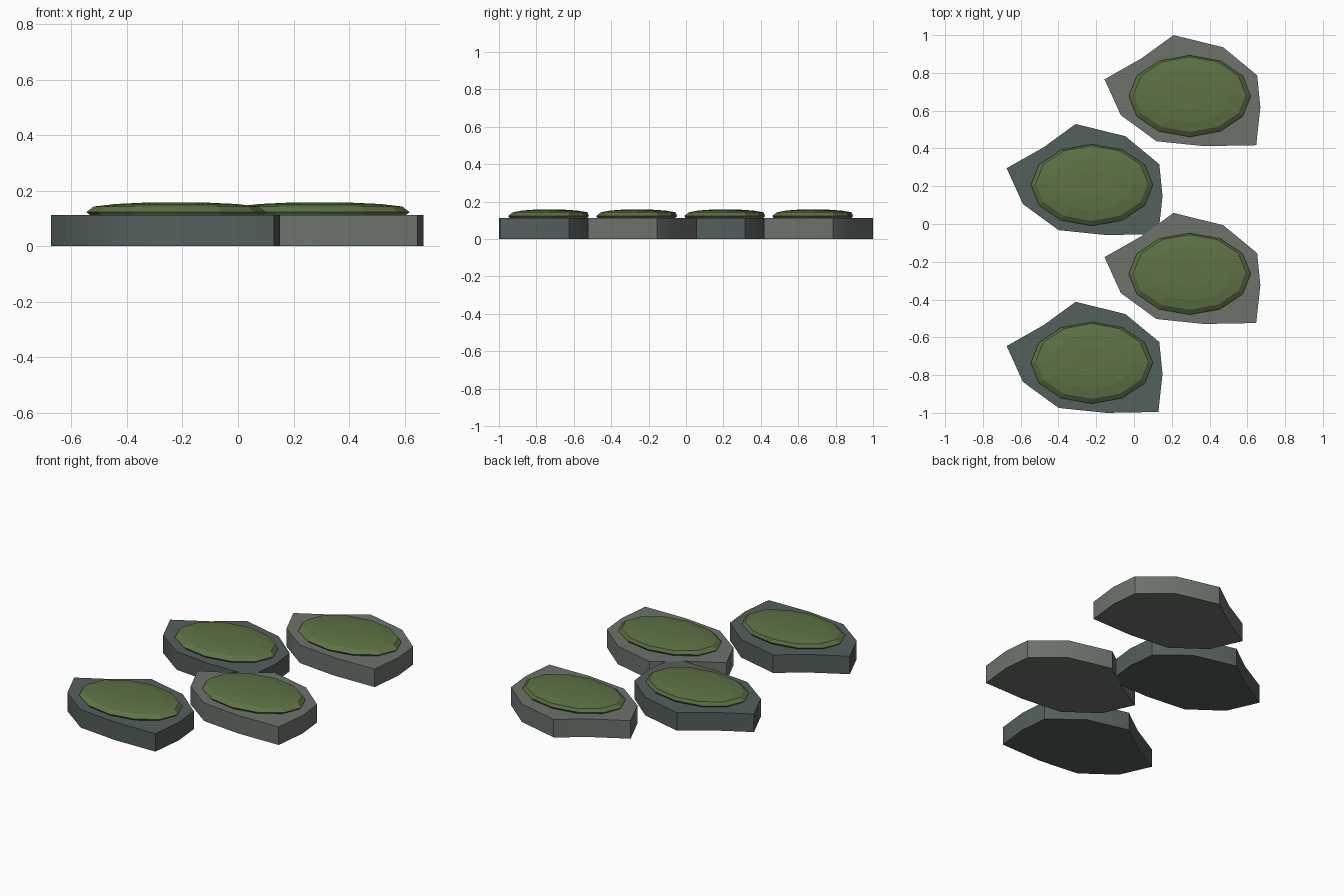
import bpy, bmesh, math

if "Cube" in bpy.data.objects:
    bpy.data.objects.remove(bpy.data.objects["Cube"])

def material(name, rgb):
    m = bpy.data.materials.new(name)
    m.diffuse_color = (*rgb, 1)
    m.use_nodes = True
    m.node_tree.nodes["Principled BSDF"].inputs["Base Color"].default_value = m.diffuse_color
    return m

DARK = material("dark_slate", (0.088, 0.115, 0.108))
LIGHT = material("light_stone", (0.15, 0.17, 0.15))
GREEN = material("moss_green", (0.11, 0.17, 0.06))

# Stone outline relative to the moss centre
OUTLINE = [(-0.451, 0.089), (-0.255, 0.200), (-0.086, 0.323), (0.178, 0.258),
           (0.357, 0.110), (0.374, -0.059), (0.352, -0.260), (0.077, -0.265),
           (-0.176, -0.239), (-0.365, -0.101)]
TOP = 0.112
# Moss rings: radius factor, height, y shift
RINGS = [(0.95, 0.108, 0), (1.0, 0.123, 0), (0.92, 0.143, 0.009),
         (0.68, 0.152, 0.006), (0.35, 0.157, 0.003)]

def loft(name, rings, mat, loc, angle=None):
    """Skin a stack of equal-length rings and cap both ends."""
    bm = bmesh.new()
    loops = [[bm.verts.new(p) for p in r] for r in rings]
    n = len(loops[0])
    for a, b in zip(loops, loops[1:]):
        for i in range(n):
            j = (i + 1) % n
            bm.faces.new((a[i], a[j], b[j], b[i]))
    bm.faces.new(loops[0])
    bm.faces.new(loops[-1])
    bmesh.ops.recalc_face_normals(bm, faces=bm.faces)
    me = bpy.data.meshes.new(name)
    bm.to_mesh(me)
    bm.free()
    ob = bpy.data.objects.new(name, me)
    ob.location = loc
    me.materials.append(mat)
    bpy.context.collection.objects.link(ob)
    if angle:
        bpy.ops.object.select_all(action='DESELECT')
        ob.select_set(True)
        bpy.context.view_layer.objects.active = ob
        bpy.ops.object.shade_smooth_by_angle(angle=math.radians(angle))

# Four staggered stepping stones, each with a low moss cushion
for k in range(4):
    right = k % 2 == 1
    loc = (0.295 if right else -0.223, -0.735 + 0.4707 * k, 0)
    loft(f"stone_{k + 1}", [[(x, y, z) for x, y in OUTLINE] for z in (0, TOP)],
         LIGHT if right else DARK, loc, 40)
    rings = [[(0.323 * f * math.cos(i * math.pi / 6),
               0.216 * f * math.sin(i * math.pi / 6) + dy, z)
              for i in range(12)] for f, z, dy in RINGS]
    loft(f"moss_{k + 1}", rings, GREEN, loc)
